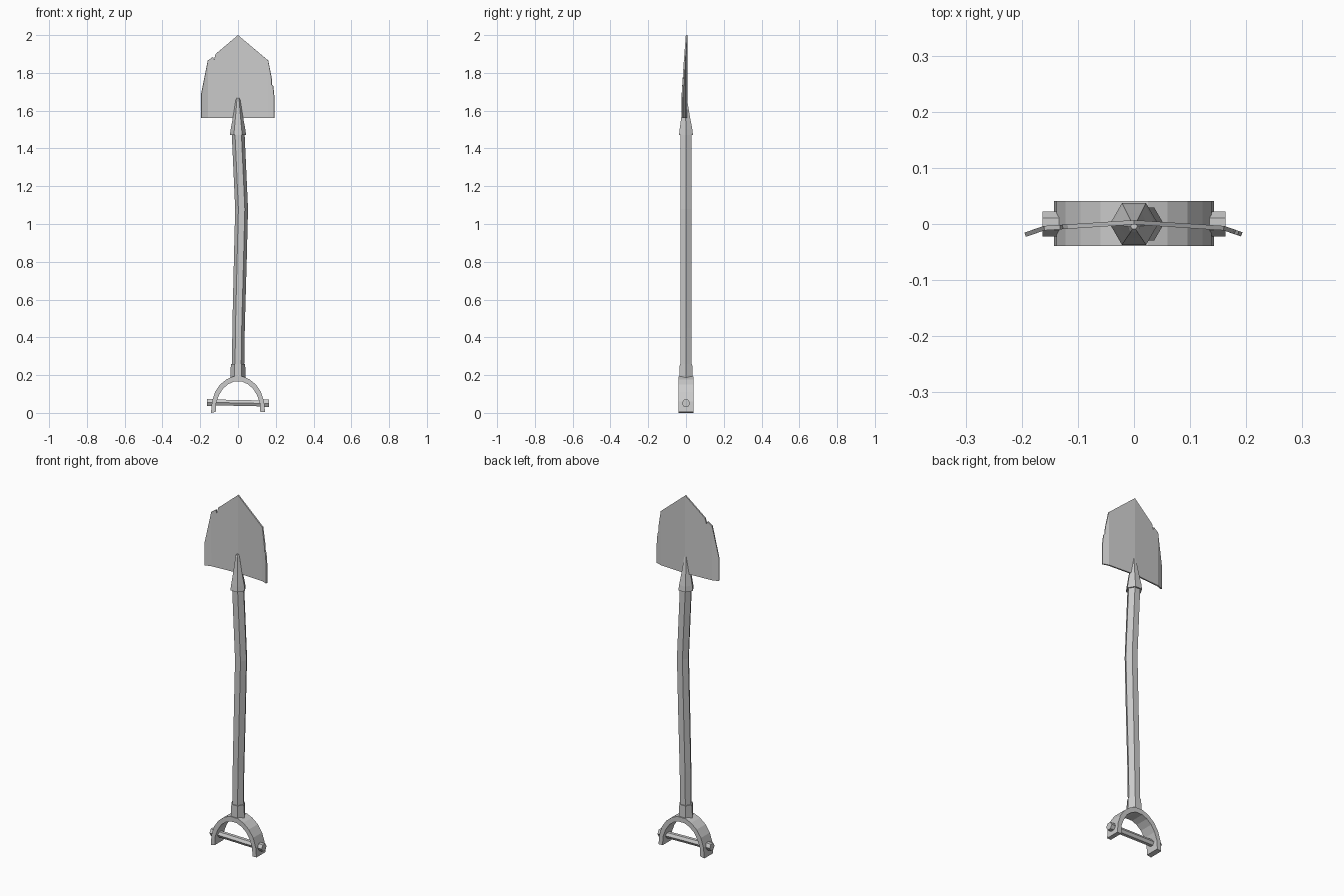
import bpy
import bmesh
from math import cos, sin, pi
from mathutils import Vector

old = bpy.data.objects.get("Cube")
if old:
    bpy.data.objects.remove(old, do_unlink=True)

# One plain grey for the whole tool
grey = bpy.data.materials.new("plain_grey")
grey.use_nodes = True
colour = (0.6, 0.6, 0.6, 1)
grey.diffuse_color = colour
grey.node_tree.nodes["Principled BSDF"].inputs["Base Color"].default_value = colour


def finish(name, bm):
    bmesh.ops.recalc_face_normals(bm, faces=bm.faces)
    mesh = bpy.data.meshes.new(name)
    bm.to_mesh(mesh)
    bm.free()
    mesh.materials.append(grey)
    obj = bpy.data.objects.new(name, mesh)
    bpy.context.collection.objects.link(obj)
    return obj


def loft(name, rings):
    """Skin a list of vertex rings and cap both ends."""
    bm = bmesh.new()
    loops = [[bm.verts.new(p) for p in ring] for ring in rings]
    n = len(loops[0])
    for a, b in zip(loops, loops[1:]):
        for i in range(n):
            j = (i + 1) % n
            bm.faces.new((a[i], a[j], b[j], b[i]))
    bm.faces.new(loops[0])
    bm.faces.new(loops[-1])
    return finish(name, bm)


def ring_z(x, z, r, y=0, sides=6):
    """Upright tube section with corners on the left and right."""
    return [Vector((x + r * cos(2 * pi * i / sides), y + r * sin(2 * pi * i / sides), z))
            for i in range(sides)]


def ring_x(x, z, r, sides=6):
    return [Vector((x, r * cos(2 * pi * i / sides), z + r * sin(2 * pi * i / sides)))
            for i in range(sides)]


# Bent wooden shaft: centre x, height, radius
shaft = [(0, 0.19, 0.032), (0.003, 0.45, 0.033), (0.012, 0.8, 0.034),
         (0.019, 1.08, 0.034), (0.01, 1.28, 0.034), (0, 1.5, 0.034)]
loft("shaft", [ring_z(*s) for s in shaft])

# Collar between shaft and grip
loft("grip_collar", [ring_z(0, 0.175, 0.04), ring_z(0, 0.26, 0.038)])

# Tapered socket holding the blade
loft("blade_socket", [ring_z(0, 1.47, 0.043), ring_z(0, 1.5, 0.039),
                      ring_z(0, 1.57, 0.026, -0.002), ring_z(0, 1.655, 0.012, -0.004),
                      ring_z(0, 1.668, 0.006, -0.004)])

# Arched yoke: half profile mirrored to the other side
outer = [(0.143, 0.005), (0.138, 0.06), (0.122, 0.11), (0.095, 0.15), (0.06, 0.178), (0.025, 0.193)]
inner = [(0.118, 0.005), (0.115, 0.055), (0.1, 0.095), (0.078, 0.13), (0.05, 0.153), (0.02, 0.166)]
sections = list(zip(outer, inner))
full = [((-o[0], o[1] - 0.005 * (k == 0)), (-i[0], i[1])) for k, (o, i) in enumerate(sections)]
full += sections[::-1]
loft("grip_yoke", [[Vector((o[0], -0.039, o[1])), Vector((o[0], 0.041, o[1])),
                    Vector((i[0], 0.041, i[1])), Vector((i[0], -0.039, i[1]))]
                   for o, i in full])

# Cross bar with a bolt head at each end
loft("grip_bar", [ring_x(-0.13, 0.055, 0.018), ring_x(0, 0.053, 0.018), ring_x(0.13, 0.05, 0.018)])
for side, label in ((-1, "right"), (1, "left")):
    z = 0.053 - side * 0.002
    loft(label + "_bolt", [ring_x(side * 0.125, z, 0.022), ring_x(side * 0.163, z, 0.022)])

# Blade: upper edge from right to left, with two chipped notches
edge = [(-0.194, 1.69), (-0.16, 1.865), (-0.132, 1.885), (-0.127, 1.868), (-0.118, 1.9),
        (0, 2.0), (0.16, 1.865), (0.177, 1.775), (0.18, 1.735), (0.186, 1.73), (0.192, 1.67)]


def dish(x):
    """Shallow fold at the middle, steeper beyond the shoulders."""
    a = abs(x)
    return 0.003 - 0.065 * a - max(0, a - 0.16) * 0.28


bm = bmesh.new()
low = [bm.verts.new((x, dish(x), 1.56)) for x, z in edge]
top = [bm.verts.new((x, dish(x), z)) for x, z in edge]
for i in range(len(edge) - 1):
    bm.faces.new((low[i], low[i + 1], top[i + 1], top[i]))
blade = finish("blade", bm)
thick = blade.modifiers.new("thickness", "SOLIDIFY")
thick.thickness = 0.008
thick.offset = 0
